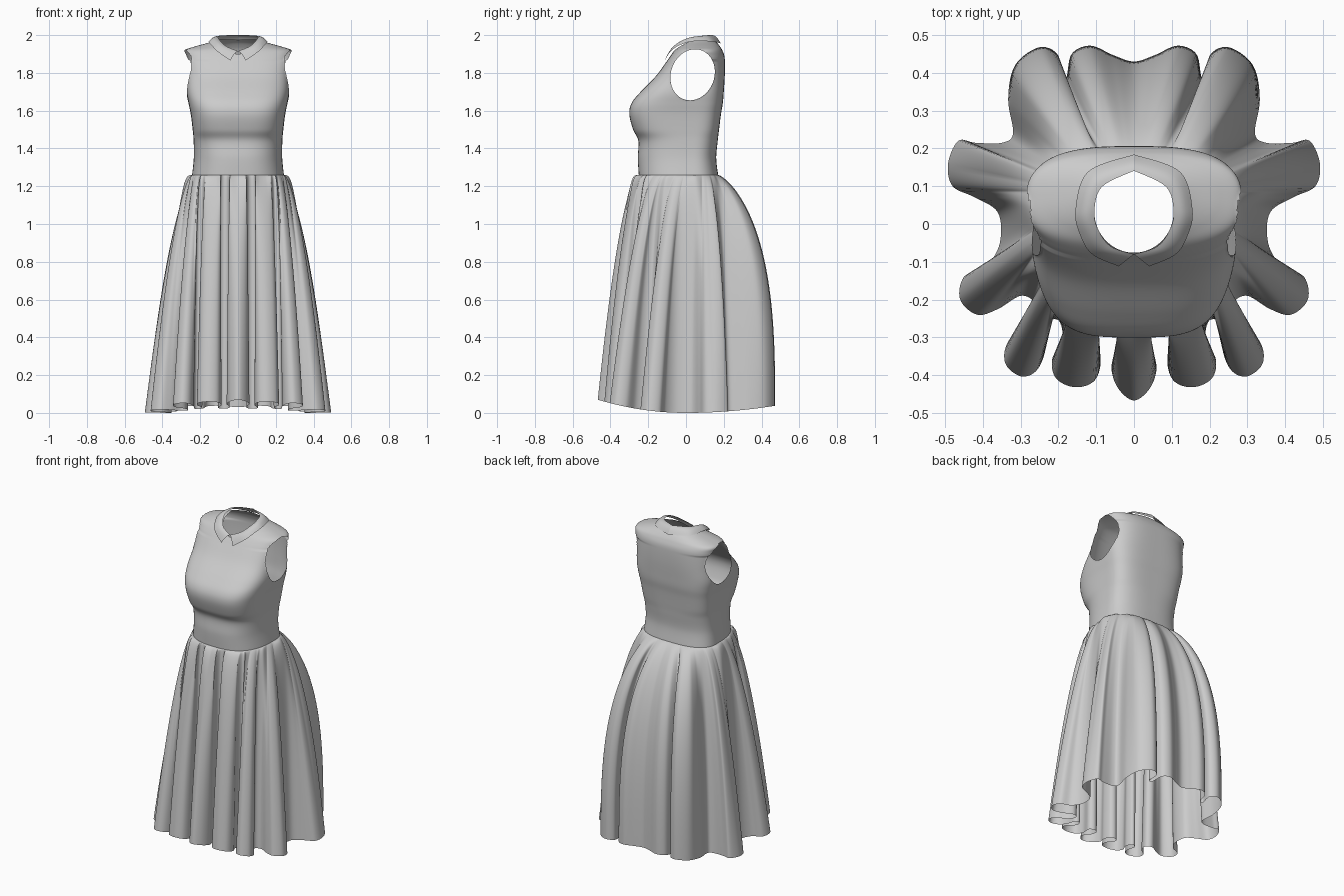
import bpy
import bmesh
from math import sin, cos, pi
from mathutils import Vector

default_cube = bpy.data.objects.get("Cube")
if default_cube:
    bpy.data.objects.remove(default_cube, do_unlink=True)

fabric = bpy.data.materials.new("light grey fabric")
fabric.use_nodes = True
GREY = (0.6, 0.6, 0.6, 1)
fabric.diffuse_color = GREY
fabric.node_tree.nodes["Principled BSDF"].inputs["Base Color"].default_value = GREY


def catmull(points, steps, closed=False):
    """Smooth curve through control points of any dimension."""
    points = [Vector(p) for p in points]
    count = len(points)
    curve = []

    def pick(i):
        return points[i % count] if closed else points[max(0, min(count - 1, i))]

    for i in range(count if closed else count - 1):
        a, b, c, d = (pick(i + k) for k in (-1, 0, 1, 2))
        for s in range(steps):
            t = s / steps
            curve.append(b + (c - a) * (t / 2) + (a * 2 - b * 5 + c * 4 - d) * (t * t / 2)
                         + (b * 3 - a - c * 3 + d) * (t ** 3 / 2))
    if not closed:
        curve.append(points[-1])
    return curve


def arc_fractions(loop):
    """Running share of the loop length at each point, ending with one."""
    total = [0.0]
    for i, point in enumerate(loop):
        total.append(total[-1] + (loop[(i + 1) % len(loop)] - point).length)
    return [t / total[-1] for t in total]


def resample(loop, fractions):
    """Points on a closed loop at rising length fractions."""
    shares = arc_fractions(loop)
    result, i = [], 0
    for f in fractions:
        while i < len(loop) - 1 and shares[i + 1] < f:
            i += 1
        t = (f - shares[i]) / max(shares[i + 1] - shares[i], 1e-9)
        result.append(loop[i].lerp(loop[(i + 1) % len(loop)], t))
    return result


def body_ring(half_width, front, back, power, fractions):
    """Rounded-box cross-section of the body, starting at centre front."""
    middle = (front + back) / 2 if front > -.1 else 0.03
    loop = []
    for i in range(720):
        s, c = sin(i * pi / 360), cos(i * pi / 360)
        x = half_width * abs(s) ** (2 / power) * (1 if s > 0 else -1)
        y = middle + ((front if c > 0 else back) - middle) * abs(c) ** (2 / power)
        loop.append(Vector((x, y)))
    return resample(loop, fractions)


def loft(name, rows, closed, trim=None):
    """Skin a list of rows with quads and make a smooth cloth object."""
    bm = bmesh.new()
    grid = [[bm.verts.new(p) for p in row] for row in rows]
    width = len(rows[0])
    for low, high in zip(grid, grid[1:]):
        for i in range(width if closed else width - 1):
            j = (i + 1) % width
            bm.faces.new((low[i], low[j], high[j], high[i]))
    if trim:
        trim(bm)
    mesh = bpy.data.meshes.new(name)
    bm.to_mesh(mesh)
    bm.free()
    mesh.materials.append(fabric)
    mesh.polygons.foreach_set("use_smooth", [True] * len(mesh.polygons))
    obj = bpy.data.objects.new(name, mesh)
    bpy.context.collection.objects.link(obj)


def cut_oval(bm, axes, centre, radii, region, lean=0):
    """Open an oval hole, leaning along the first axis, and tidy its rim."""
    a, b = axes

    def reach(v):
        up = v.co[b] - centre[1]
        return Vector(((v.co[a] - centre[0] - lean * up) / radii[0], up / radii[1]))

    inside = {v for v in bm.verts if region(v.co) and reach(v).length < 1}
    doomed = [f for f in bm.faces if all(v in inside for v in f.verts)]
    bmesh.ops.delete(bm, geom=doomed, context='FACES')
    for v in inside:
        if v.is_valid:
            rim = reach(v).normalized()
            v.co[b] = centre[1] + rim.y * radii[1]
            v.co[a] = centre[0] + rim.x * radii[0] + lean * rim.y * radii[1]


# Bodice: height, half width, front, back, squareness
WAIST = (1.26, .243, -.25, .17, 2.7)
sections = [
    WAIST, (1.35, .234, -.255, .16, 2.7), (1.44, .235, -.252, .168, 2.9),
    (1.5, .24, -.28, .175, 3.3), (1.58, .25, -.3, .185, 3.5), (1.64, .262, -.288, .195, 3.5),
    (1.7, .272, -.24, .2, 3.4), (1.78, .272, -.162, .205, 3.2), (1.85, .276, -.11, .206, 3),
    (1.89, .281, -.082, .203, 2.9), (1.92, .28, -.057, .192, 2.7),
    (1.94, .228, -.033, .18, 2.5), (1.96, .155, -.005, .163, 2.3), (1.976, .107, .02, .14, 2),
]
even = [i / 240 for i in range(240)]
bodice_rows = [[(p.x, p.y, z) for p in body_ring(w, f, b, n, even)]
               for z, w, f, b, n in catmull(sections, 7)]


def open_bodice(bm):
    cut_oval(bm, (1, 2), (.035, 1.79), (.117, .135), lambda p: abs(p.x) > .15, .1)
    cut_oval(bm, (0, 1), (0, .033), (.105, .109), lambda p: p.z > 1.85)


loft("bodice", bodice_rows, True, open_bodice)

# Skirt: half of the rippled hem from centre front to centre back
half_hem = [
    (0, -.467), (.042, -.435), (.06, -.38), (.045, -.33), (.05, -.28), (.08, -.265),
    (.105, -.29), (.088, -.36), (.105, -.415), (.155, -.432), (.205, -.41), (.217, -.36),
    (.19, -.3), (.2, -.255), (.23, -.265), (.236, -.34), (.26, -.39), (.3, -.403),
    (.34, -.37), (.335, -.315), (.28, -.265), (.265, -.21), (.3, -.19), (.36, -.225),
    (.415, -.24), (.46, -.2), (.45, -.14), (.39, -.11), (.355, -.05), (.36, .03),
    (.42, .07), (.48, .1), (.492, .16), (.465, .22), (.42, .215), (.35, .215),
    (.32, .24), (.333, .33), (.315, .42), (.25, .468), (.2, .445), (.205, .38),
    (.18, .385), (.165, .45), (.115, .472), (.055, .447), (0, .43),
]
hem = catmull(half_hem + [(-x, y) for x, y in half_hem[-2:0:-1]], 7, closed=True)
waist = body_ring(*WAIST[1:], arc_fractions(hem)[:-1])
ROWS = 52
skirt_rows = []
for r in range(ROWS + 1):
    v = (r / ROWS) ** 1.8
    row = []
    for top, bottom in zip(waist, hem):
        # The back puffs out early, and valleys reach their depth before ridges
        back = max(0, min(1, (bottom.y - .15) / .25))
        ridge = max(.4, min(1, (bottom - top).length / .23))
        spread = (1 - back) * v ** (.6 * ridge) + back * (1 - (1 - v ** .75) ** 2.6)
        flat = top.lerp(bottom, spread)
        hem_z = bottom.y ** 2 * (.32 if bottom.y < 0 else .17)
        row.append((flat.x, flat.y, WAIST[0] + (hem_z - WAIST[0]) * v))
    skirt_rows.append(row)
loft("skirt", skirt_rows, True)

# Collar: two folded halves meeting at a front notch
neck_edge = catmull([(0, -.08, 1.915), (.06, -.06, 1.94), (.092, -.02, 1.968),
                     (.105, .03, 1.988), (.085, .098, 1.998), (0, .141, 2)], 10)
outer_edge = catmull([(.04, -.112, 1.865), (.108, -.082, 1.913), (.14, -.035, 1.946),
                      (.155, .035, 1.967), (.122, .138, 1.966), (0, .184, 1.956)], 10)
for side, label in ((1, "left"), (-1, "right")):
    collar_rows = []
    for k in range(7):
        t = k / 6
        row = []
        for inner, outer in zip(neck_edge, outer_edge):
            p = inner.lerp(outer, t)
            row.append((p.x * side, p.y, min(2, p.z + .01 * sin(pi * t))))
        collar_rows.append(row)
    loft("collar_" + label, collar_rows, False)
